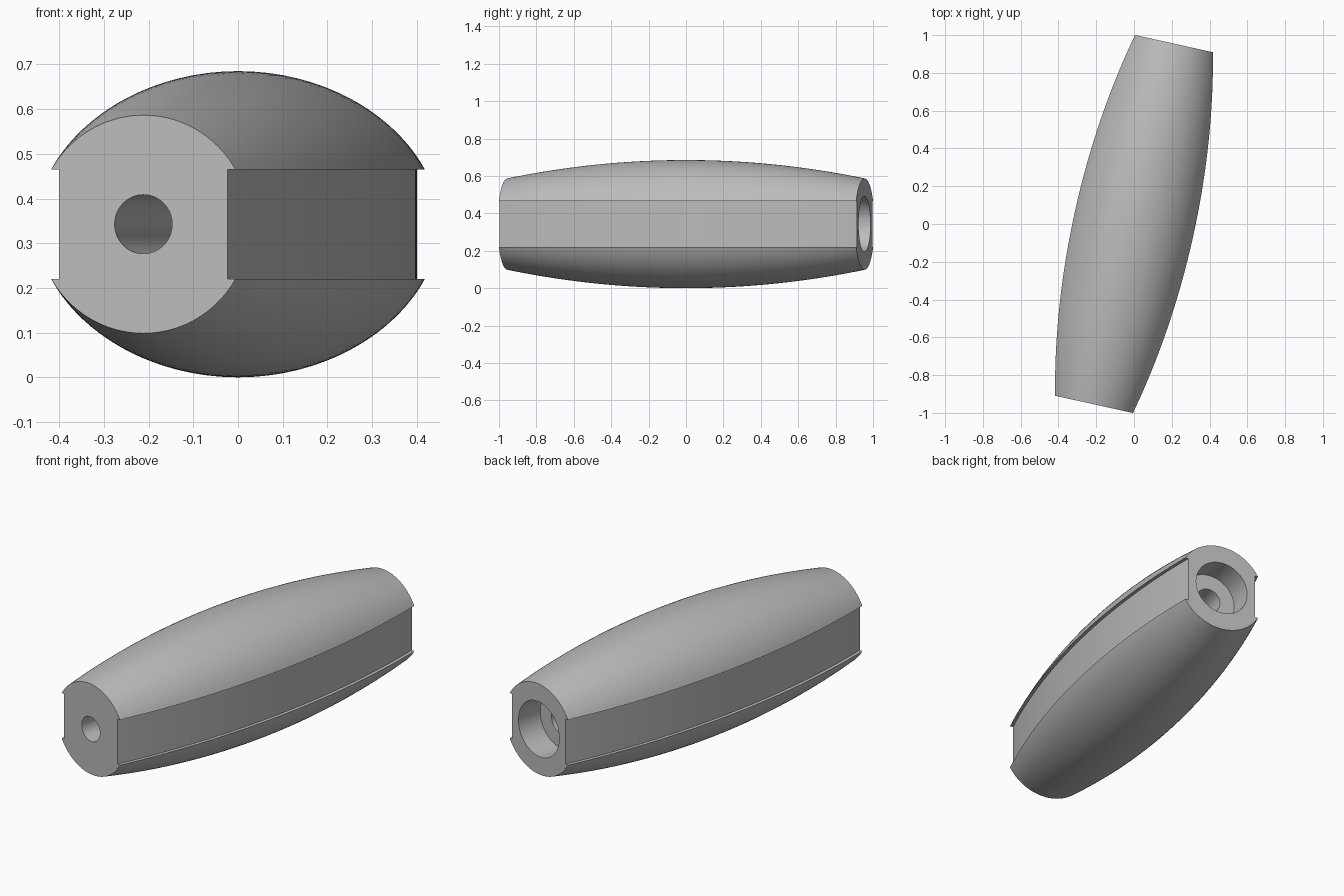
import bpy, bmesh, math
from mathutils import Matrix

cube = bpy.data.objects.get("Cube")
if cube:
    bpy.data.objects.remove(cube)

HALF_LEN, R_MID, R_END = 0.978, 0.3425, 0.244
SLOT_HALF, SLOT_DEPTH = 0.1225, 0.018
BORE_R, SOCKET_R, SOCKET_DEPTH = 0.066, 0.148, 0.145
STATIONS, ARC_STEPS, SIDES = 48, 40, 64
PLACE = Matrix.Translation((0, 0, R_MID)) @ Matrix.Rotation(math.radians(-12.5), 4, "Z")

grey = bpy.data.materials.new("Grey")
grey.use_nodes = True
grey.diffuse_color = (0.5, 0.5, 0.5, 1)
grey.node_tree.nodes["Principled BSDF"].inputs["Base Color"].default_value = (0.5, 0.5, 0.5, 1)


def loft(name, sections):
    """Skin closed (x, y, z) rings and cap both ends."""
    bm = bmesh.new()
    rings = [[bm.verts.new(p) for p in s] for s in sections]
    for a, b in zip(rings, rings[1:]):
        n = len(a)
        for i in range(n):
            j = (i + 1) % n
            bm.faces.new((a[i], a[j], b[j], b[i]))
    bm.faces.new(rings[0])
    bm.faces.new(rings[-1])
    bmesh.ops.recalc_face_normals(bm, faces=bm.faces)
    mesh = bpy.data.meshes.new(name)
    bm.to_mesh(mesh)
    bm.free()
    mesh.materials.append(grey)
    obj = bpy.data.objects.new(name, mesh)
    bpy.context.collection.objects.link(obj)
    obj.matrix_world = PLACE
    return obj


def radius_at(y):
    """Circular-arc barrel profile."""
    sag = R_MID - R_END
    big = (HALF_LEN ** 2 + sag ** 2) / (2 * sag)
    return R_MID - big + math.sqrt(big ** 2 - y ** 2)


def grip_section(y):
    """Round top and bottom with a shallow recessed strip on each side."""
    r = radius_at(y)
    a = math.asin(SLOT_HALF / r)
    angles = [a + (math.pi - 2 * a) * i / ARC_STEPS for i in range(ARC_STEPS + 1)]
    arc = [(r * math.cos(t), r * math.sin(t)) for t in angles]
    floor = arc[0][0] - SLOT_DEPTH
    half = [(floor, SLOT_HALF)] + arc + [(-floor, SLOT_HALF)]
    return [(x, y, z) for x, z in half] + [(-x, y, -z) for x, z in half]


def circle(r, y):
    turns = [math.tau * i / SIDES for i in range(SIDES)]
    return [(r * math.cos(t), y, r * math.sin(t)) for t in turns]


# Barrel-shaped grip
ys = [HALF_LEN * (2 * i / STATIONS - 1) for i in range(STATIONS + 1)]
grip = loft("handle_grip", [grip_section(y) for y in ys])

# Through bore with a wider socket at the back
step = HALF_LEN - SOCKET_DEPTH
cutter = loft("bore_cutter", [circle(BORE_R, -HALF_LEN - 0.1), circle(BORE_R, step),
                              circle(SOCKET_R, step), circle(SOCKET_R, HALF_LEN + 0.1)])
cutter.hide_render = True
cut = grip.modifiers.new("Bore", "BOOLEAN")
cut.operation = "DIFFERENCE"
cut.solver = "EXACT"
cut.object = cutter

bpy.ops.object.select_all(action="DESELECT")
grip.select_set(True)
bpy.context.view_layer.objects.active = grip
bpy.ops.object.modifier_apply(modifier=cut.name)
bpy.data.objects.remove(cutter)
bpy.ops.object.shade_smooth_by_angle(angle=math.radians(30))
